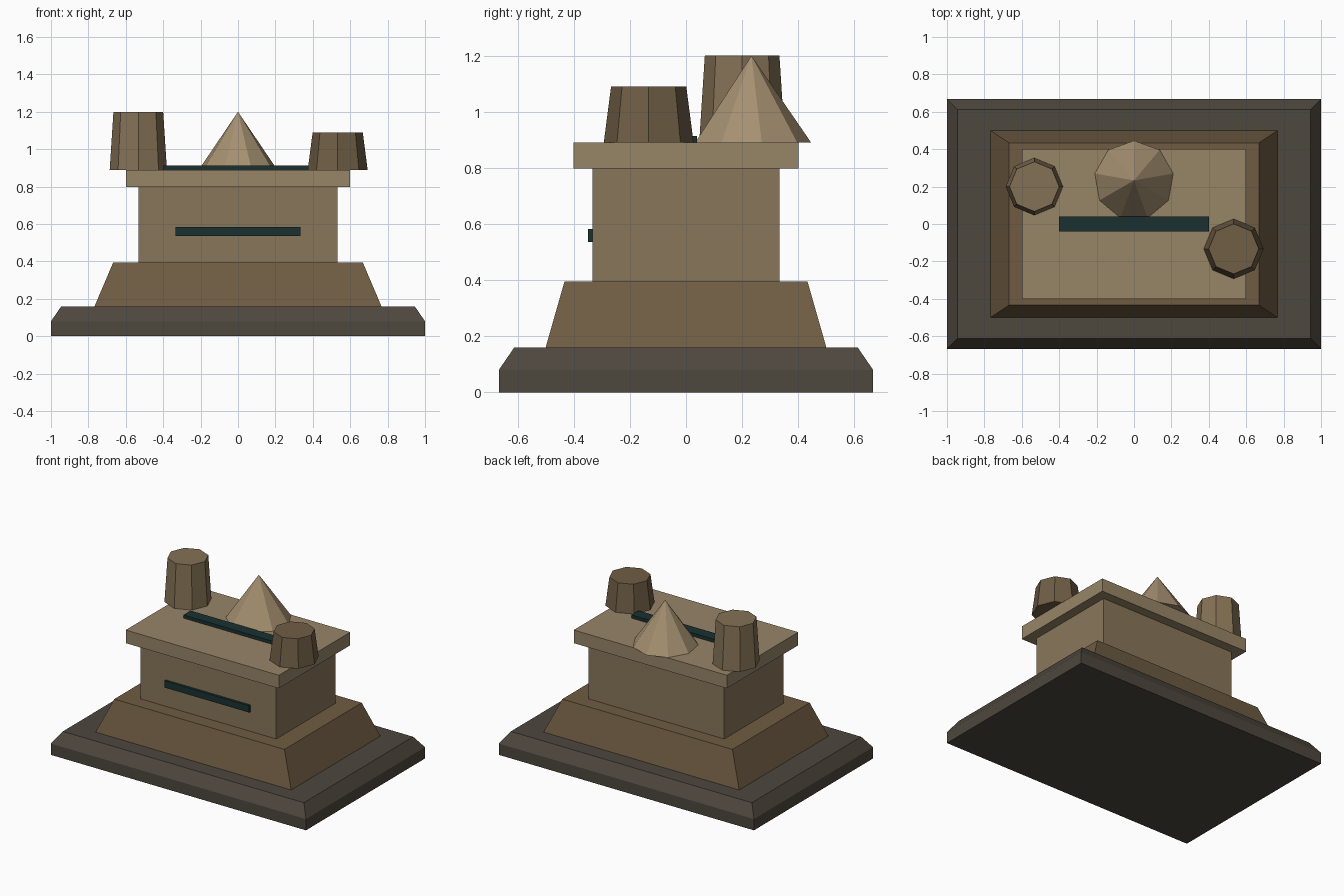
import bpy, bmesh
from math import cos, sin, pi

if "Cube" in bpy.data.objects:
    bpy.data.objects.remove(bpy.data.objects["Cube"])


def material(name, rgb):
    m = bpy.data.materials.new(name)
    m.diffuse_color = (*rgb, 1)
    m.use_nodes = True
    m.node_tree.nodes["Principled BSDF"].inputs["Base Color"].default_value = m.diffuse_color
    return m


dark_stone = material("dark_stone", (0.075, 0.063, 0.047))
brown = material("brown_stone", (0.16, 0.107, 0.054))
tan = material("tan_stone", (0.25, 0.185, 0.102))
pale = material("pale_stone", (0.31, 0.235, 0.137))
light = material("light_stone", (0.38, 0.28, 0.165))
pillar_tan = material("pillar_tan", (0.23, 0.165, 0.09))
pillar_brown = material("pillar_brown", (0.16, 0.112, 0.06))
teal = material("dark_teal", (0.01, 0.03, 0.03))


def loft(name, rings, mat):
    """Skin a stack of equal-sized point rings and close both ends."""
    bm = bmesh.new()
    loops = [[bm.verts.new(p) for p in ring] for ring in rings]
    n = len(loops[0])
    for a, b in zip(loops, loops[1:]):
        for i in range(n):
            j = (i + 1) % n
            bm.faces.new((a[i], a[j], b[j], b[i]))
    bm.faces.new(loops[0][::-1])
    bm.faces.new(loops[-1])
    bmesh.ops.remove_doubles(bm, verts=bm.verts, dist=1e-5)
    bmesh.ops.recalc_face_normals(bm, faces=bm.faces)
    me = bpy.data.meshes.new(name)
    bm.to_mesh(me)
    bm.free()
    me.materials.append(mat)
    ob = bpy.data.objects.new(name, me)
    bpy.context.collection.objects.link(ob)
    return ob


def tiers(name, levels, mat, cy=0):
    """Rectangular stack: each level is (half width, half depth, z)."""
    signs = ((-1, -1), (1, -1), (1, 1), (-1, 1))
    return loft(name, [[(sx * w, cy + sy * d, z) for sx, sy in signs]
                       for w, d, z in levels], mat)


def pillar(name, x, y, r0, r1, z1, mat, sides=8):
    """Tapered low-poly column standing on the cap."""
    ang = [pi / 2 + 2 * pi * i / sides for i in range(sides)]
    return loft(name, [[(x + r * cos(a), y + r * sin(a), z) for a in ang]
                       for r, z in ((r0, 0.89), (r1, z1))], mat)


# Stepped body, from the ground up
tiers("base_slab", [(1, 0.667, 0), (1, 0.667, 0.08), (0.945, 0.612, 0.16)], dark_stone)
tiers("sloped_plinth", [(0.767, 0.5, 0.16), (0.667, 0.433, 0.395)], brown)
tiers("main_block", [(0.533, 0.333, 0.395), (0.533, 0.333, 0.8)], tan)
tiers("cap_slab", [(0.6, 0.4, 0.797), (0.6, 0.4, 0.89)], pale)

# Dark inlay strips on the front and the top
tiers("front_strip", [(0.333, 0.017, 0.535), (0.333, 0.017, 0.583)], teal, cy=-0.333)
tiers("top_strip", [(0.4, 0.04, 0.885), (0.4, 0.04, 0.913)], teal)

# Rooftop pillars
pillar("tall_pillar", -0.533, 0.2, 0.153, 0.133, 1.2, pillar_tan)
pillar("short_pillar", 0.533, -0.133, 0.16, 0.134, 1.09, pillar_brown)

# Pointed cone with nine sides
bm = bmesh.new()
ang = [pi / 2 + 2 * pi * i / 9 for i in range(9)]
ring = [bm.verts.new((0.213 * cos(a), 0.233 + 0.213 * sin(a), 0.89)) for a in ang]
tip = bm.verts.new((0, 0.233, 1.2))
for i in range(9):
    bm.faces.new((ring[i], ring[(i + 1) % 9], tip))
bm.faces.new(ring[::-1])
me = bpy.data.meshes.new("cone_peak")
bm.to_mesh(me)
bm.free()
me.materials.append(light)
bpy.context.collection.objects.link(bpy.data.objects.new("cone_peak", me))
